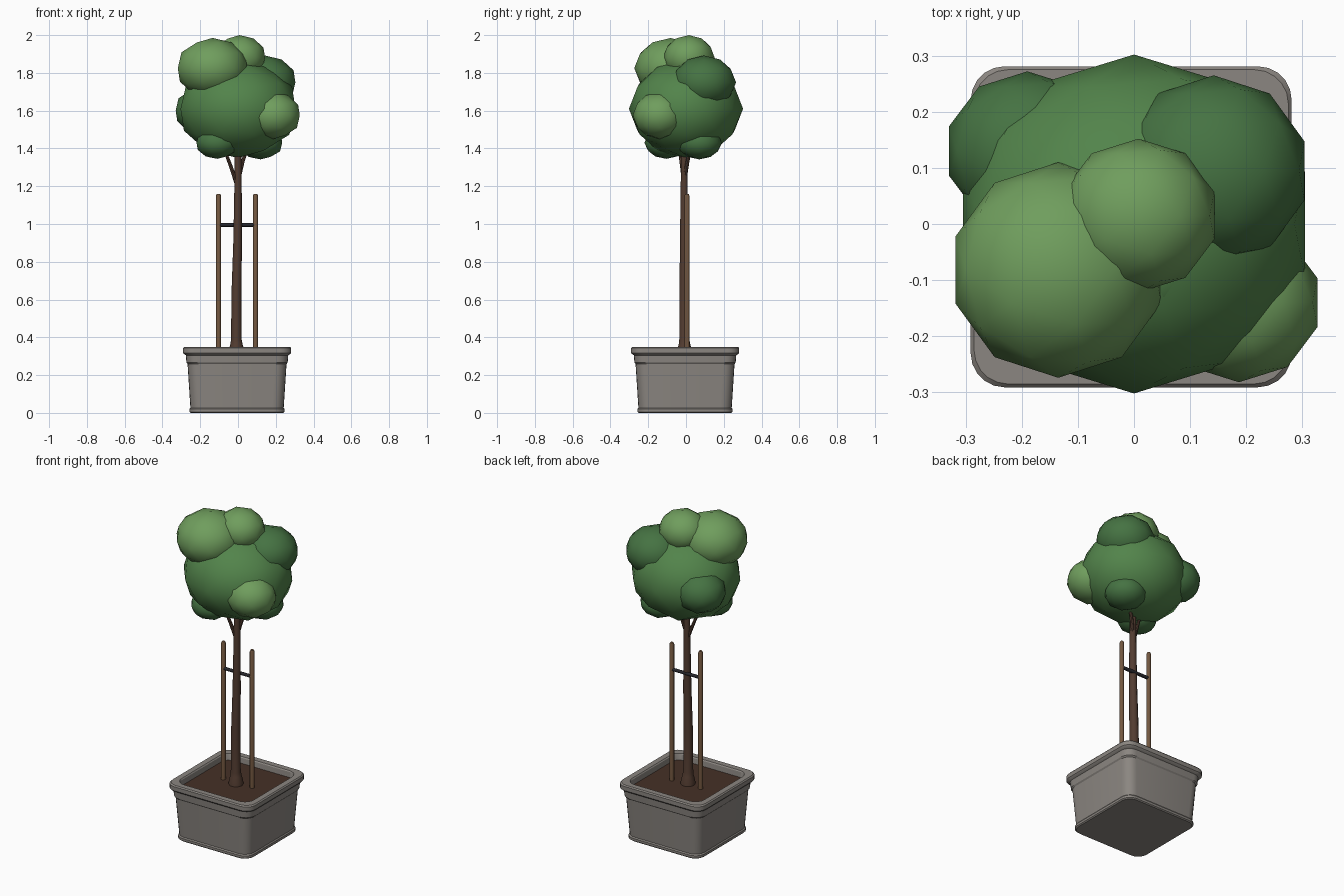
import bpy, bmesh, math
from mathutils import Vector, Matrix

if "Cube" in bpy.data.objects:
    bpy.data.objects.remove(bpy.data.objects["Cube"])

CX, CY = -0.005, -0.005      # planter centre


def material(name, rgb):
    m = bpy.data.materials.new(name)
    m.diffuse_color = (*rgb, 1)
    m.use_nodes = True
    m.node_tree.nodes["Principled BSDF"].inputs["Base Color"].default_value = m.diffuse_color
    return m


STONE = material("stone", (0.26, 0.24, 0.22))
SOIL = material("soil", (0.06, 0.03, 0.02))
BARK = material("bark", (0.085, 0.045, 0.03))
WOOD = material("stake_wood", (0.17, 0.095, 0.05))
RUBBER = material("tie_rubber", (0.02, 0.02, 0.025))
LEAF = material("leaf_mid", (0.085, 0.23, 0.07))
LIGHT = material("leaf_light", (0.16, 0.34, 0.11))
DARK = material("leaf_dark", (0.06, 0.17, 0.055))


def finish(name, bm, mat, angle=None):
    bmesh.ops.recalc_face_normals(bm, faces=bm.faces)
    me = bpy.data.meshes.new(name)
    bm.to_mesh(me)
    bm.free()
    ob = bpy.data.objects.new(name, me)
    bpy.context.collection.objects.link(ob)
    me.materials.append(mat)
    if angle:
        bpy.ops.object.select_all(action='DESELECT')
        ob.select_set(True)
        bpy.context.view_layer.objects.active = ob
        bpy.ops.object.shade_smooth_by_angle(angle=math.radians(angle))
    return ob


def loft(name, rings, mat, angle):
    """Skin closed rings of points and cap both ends."""
    bm = bmesh.new()
    rows = [[bm.verts.new(p) for p in ring] for ring in rings]
    n = len(rows[0])
    for a, b in zip(rows, rows[1:]):
        for i in range(n):
            j = (i + 1) % n
            bm.faces.new((a[i], a[j], b[j], b[i]))
    bm.faces.new(rows[0][::-1])
    bm.faces.new(rows[-1])
    return finish(name, bm, mat, angle)


def rounded_square(half, z, r=0.06, seg=5):
    pts = []
    for k, (sx, sy) in enumerate(((1, 1), (-1, 1), (-1, -1), (1, -1))):
        for i in range(seg + 1):
            a = math.pi / 2 * (k + i / seg)
            pts.append((CX + sx * (half - r) + r * math.cos(a),
                        CY + sy * (half - r) + r * math.sin(a), z))
    return pts


def tube(name, path, mat, sides=10):
    """Path entries: x, y, z, radius."""
    rings = [[(x + r * math.cos(2 * math.pi * i / sides),
               y + r * math.sin(2 * math.pi * i / sides), z) for i in range(sides)]
             for x, y, z, r in path]
    return loft(name, rings, mat, 40)


# Planter: foot band, tapered wall, collar, rim, inner wall down to the soil
profile = [(0.246, 0.0), (0.252, 0.006), (0.252, 0.02), (0.247, 0.027),
           (0.262, 0.258), (0.268, 0.266), (0.271, 0.305), (0.282, 0.312),
           (0.286, 0.318), (0.286, 0.343), (0.280, 0.350), (0.246, 0.350),
           (0.240, 0.344), (0.236, 0.300)]
loft("planter", [rounded_square(h, z, 0.06 if h > 0.242 else 0.045)
                 for h, z in profile], STONE, 30)

# Soil
loft("soil", [rounded_square(0.238, 0.295, 0.045), rounded_square(0.238, 0.312, 0.045)],
     SOIL, 30)

# Trunk with root flare, and branches
tube("trunk", [(-0.008, -0.008, 0.30, 0.042), (-0.008, -0.008, 0.335, 0.040),
               (-0.008, -0.008, 0.365, 0.032), (-0.009, -0.009, 0.39, 0.028),
               (-0.008, -0.010, 0.65, 0.026), (-0.002, -0.010, 0.90, 0.023),
               (0.0, -0.010, 1.15, 0.020), (0.0, -0.008, 1.50, 0.016)], BARK)
tube("branch_left", [(-0.002, -0.008, 1.20, 0.012), (-0.04, -0.022, 1.31, 0.010),
                     (-0.085, -0.04, 1.43, 0.008)], BARK, 8)
tube("branch_right", [(0.002, -0.008, 1.24, 0.012), (0.025, 0.008, 1.33, 0.010),
                      (0.065, 0.035, 1.45, 0.008)], BARK, 8)

# Support stakes
for side, s in (("left", -1), ("right", 1)):
    x = CX + s * 0.098
    tube("stake_" + side, [(x, 0.005, 0.30, 0.0135), (x, 0.005, 1.15, 0.0135),
                           (x, 0.005, 1.16, 0.009)], WOOD)

# Tie between the stakes
bm = bmesh.new()
bmesh.ops.create_cone(bm, cap_ends=True, segments=8, radius1=0.010, radius2=0.010,
                      depth=0.196,
                      matrix=Matrix.Translation((CX, 0.005, 0.995))
                      @ Matrix.Rotation(math.pi / 2, 4, 'Y'))
finish("tie", bm, RUBBER, 50)

# Foliage: name, centre, radii, colour
blobs = [
    ("crown_core", (0, 0, 1.61), (0.32, 0.302, 0.26), LEAF),
    ("crown_upper_left", (-0.135, -0.082, 1.825), (0.193, 0.192, 0.16), LIGHT),
    ("crown_top", (0.008, 0.015, 1.88), (0.142, 0.137, 0.12), LIGHT),
    ("crown_upper_right", (0.142, 0.095, 1.75), (0.17, 0.17, 0.142), DARK),
    ("crown_side_right", (0.187, -0.14, 1.575), (0.147, 0.142, 0.125), LIGHT),
    ("crown_side_left", (-0.19, 0.13, 1.60), (0.147, 0.142, 0.125), DARK),
    ("crown_low_front", (-0.11, -0.105, 1.43), (0.115, 0.115, 0.085), DARK),
    ("crown_low_back", (0.12, 0.07, 1.43), (0.12, 0.12, 0.088), DARK),
    ("crown_filler", (0.035, -0.075, 1.75), (0.11, 0.11, 0.10), LEAF),
]
for name, centre, radii, mat in blobs:
    bm = bmesh.new()
    bmesh.ops.create_icosphere(bm, subdivisions=2, radius=1)
    bmesh.ops.scale(bm, vec=Vector(radii), verts=bm.verts)
    bmesh.ops.translate(bm, vec=Vector(centre), verts=bm.verts)
    finish(name, bm, mat, 60)
